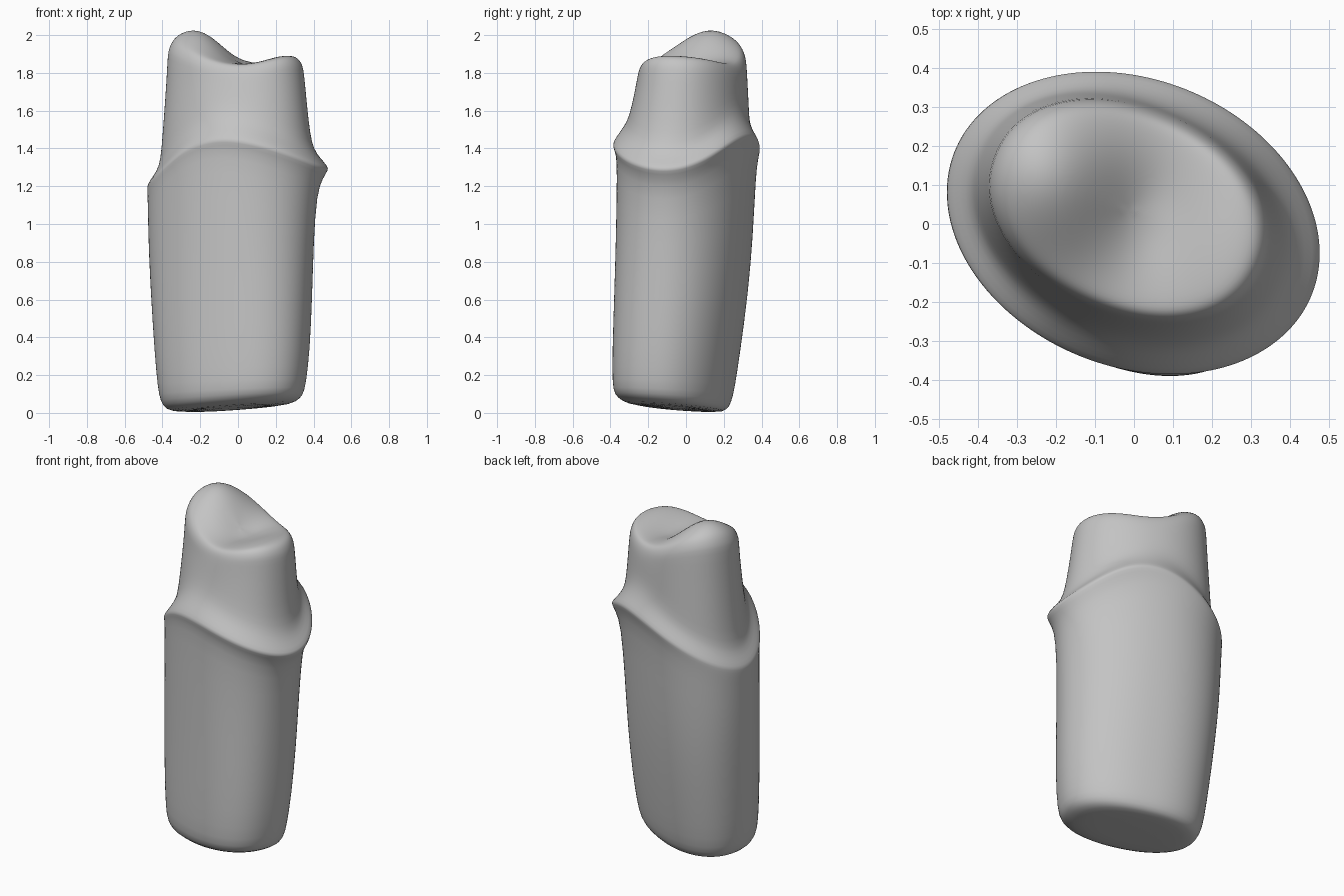
import bpy, bmesh, math

if "Cube" in bpy.data.objects:
    bpy.data.objects.remove(bpy.data.objects["Cube"], do_unlink=True)

SEGMENTS = 80


def outline(x0, x1, y0, y1, power, breadth):
    """Tilted rounded oval fitted to the given extents, with its unit directions."""
    tilt = math.radians(-21)
    pts = []
    for i in range(SEGMENTS):
        u = math.tau * i / SEGMENTS
        c, s = math.cos(u), math.sin(u)
        p = 0.5 * math.copysign(abs(c) ** (2 / power), c)
        q = breadth * math.copysign(abs(s) ** (2 / power), s)
        pts.append((p * math.cos(tilt) - q * math.sin(tilt),
                    p * math.sin(tilt) + q * math.cos(tilt)))
    mx = max(p[0] for p in pts)
    my = max(p[1] for p in pts)
    ring = []
    for px, py in pts:
        nx, ny = px / mx, py / my
        ring.append(((x0 + x1) / 2 + nx * (x1 - x0) / 2,
                     (y0 + y1) / 2 + ny * (y1 - y0) / 2,
                     math.atan2(ny, nx)))
    return ring


def margin_wave(t):
    """Rise and fall of the collar around the body, lowest at the long ends."""
    return -0.103 * math.cos(2 * t + math.radians(31)) + 0.045 * math.cos(t)


def bump(x, y, cx, cy, sx, sy):
    return math.exp(-((x - cx) / sx) ** 2 - ((y - cy) / sy) ** 2)


def top_height(x, y):
    """Biting surface: tall cusp, low cusp and a valley between them."""
    return (1.815 + 0.19 * bump(x, y, -0.235, 0.13, 0.21, 0.24)
            + 0.055 * bump(x, y, 0.26, -0.08, 0.17, 0.3)
            - 0.035 * bump(x, y, 0.04, 0.03, 0.13, 0.15))


# Rings: height, collar wave share, base tilt share, x extents, y extents,
# squareness, breadth
RINGS = [
    (0.0, 0, 1, -0.33, 0.25, -0.29, 0.18, 2.2, 0.34),
    (0.015, 0, 1, -0.38, 0.31, -0.34, 0.215, 2.2, 0.34),
    (0.05, 0, 0.8, -0.41, 0.345, -0.38, 0.24, 2.25, 0.34),
    (0.12, 0, 0.5, -0.425, 0.36, -0.39, 0.258, 2.25, 0.34),
    (0.3, 0, 0, -0.442, 0.38, -0.39, 0.287, 2.25, 0.34),
    (0.6, 0.1, 0, -0.46, 0.393, -0.38, 0.328, 2.2, 0.345),
    (0.9, 0.4, 0, -0.473, 0.4, -0.37, 0.355, 2.1, 0.35),
    (1.2, 1, 0, -0.477, 0.417, -0.365, 0.37, 2.05, 0.36),
    (1.28, 1, 0, -0.479, 0.45, -0.37, 0.382, 2, 0.365),
    (1.32, 1, 0, -0.48, 0.477, -0.386, 0.391, 2, 0.37),
    (1.335, 1, 0, -0.477, 0.477, -0.386, 0.391, 2, 0.37),
    (1.38, 1, 0, -0.447, 0.437, -0.355, 0.365, 2, 0.36),
    (1.43, 1, 0, -0.416, 0.402, -0.32, 0.343, 2, 0.35),
    (1.5, 0.9, 0, -0.405, 0.382, -0.298, 0.335, 2.1, 0.34),
    (1.63, 0.4, 0, -0.39, 0.365, -0.276, 0.33, 2.1, 0.34),
    (1.74, 0, 0, -0.378, 0.353, -0.26, 0.325, 2.1, 0.34),
]

bm = bmesh.new()
loops = []

# Root and collar walls
for z, wave, tilt, x0, x1, y0, y1, power, breadth in RINGS:
    loops.append([bm.verts.new((x, y, z + wave * margin_wave(t)
                                + tilt * (0.05 * x - 0.07 * y)))
                  for x, y, t in outline(x0, x1, y0, y1, power, breadth)])

# Rounded rim and biting surface
cx, cy = -0.015, 0.035
rim = outline(-0.372, 0.346, -0.254, 0.32, 2.1, 0.34)
for s in (1, 0.98, 0.95, 0.91, 0.86, 0.78, 0.66, 0.52, 0.38, 0.24, 0.1):
    loop = []
    for x, y, t in rim:
        px, py = cx + (x - cx) * s, cy + (y - cy) * s
        loop.append(bm.verts.new((px, py, top_height(px, py) - 0.06 * s ** 22)))
    loops.append(loop)

for low, high in zip(loops, loops[1:]):
    for i in range(SEGMENTS):
        j = (i + 1) % SEGMENTS
        bm.faces.new((low[i], low[j], high[j], high[i]))


# Close both ends with fans
def close(loop, x, y, z):
    centre = bm.verts.new((x, y, z))
    for i in range(SEGMENTS):
        bm.faces.new((loop[i], centre, loop[(i + 1) % SEGMENTS]))


base = loops[0]
close(base, *(sum(v.co[k] for v in base) / SEGMENTS for k in range(3)))
close(loops[-1], cx, cy, top_height(cx, cy))
bmesh.ops.recalc_face_normals(bm, faces=bm.faces)

# Stand on the ground
lowest = min(v.co.z for v in bm.verts)
bmesh.ops.translate(bm, verts=bm.verts, vec=(0, 0, -lowest))

mesh = bpy.data.meshes.new("tooth_die")
bm.to_mesh(mesh)
bm.free()
die = bpy.data.objects.new("tooth_die", mesh)
bpy.context.collection.objects.link(die)

grey = bpy.data.materials.new("plaster_grey")
grey.use_nodes = True
colour = (0.55, 0.55, 0.55, 1)
grey.diffuse_color = colour
grey.node_tree.nodes["Principled BSDF"].inputs["Base Color"].default_value = colour
mesh.materials.append(grey)

for poly in mesh.polygons:
    poly.use_smooth = True
smooth = die.modifiers.new("smoothing", "SUBSURF")
smooth.levels = smooth.render_levels = 1
